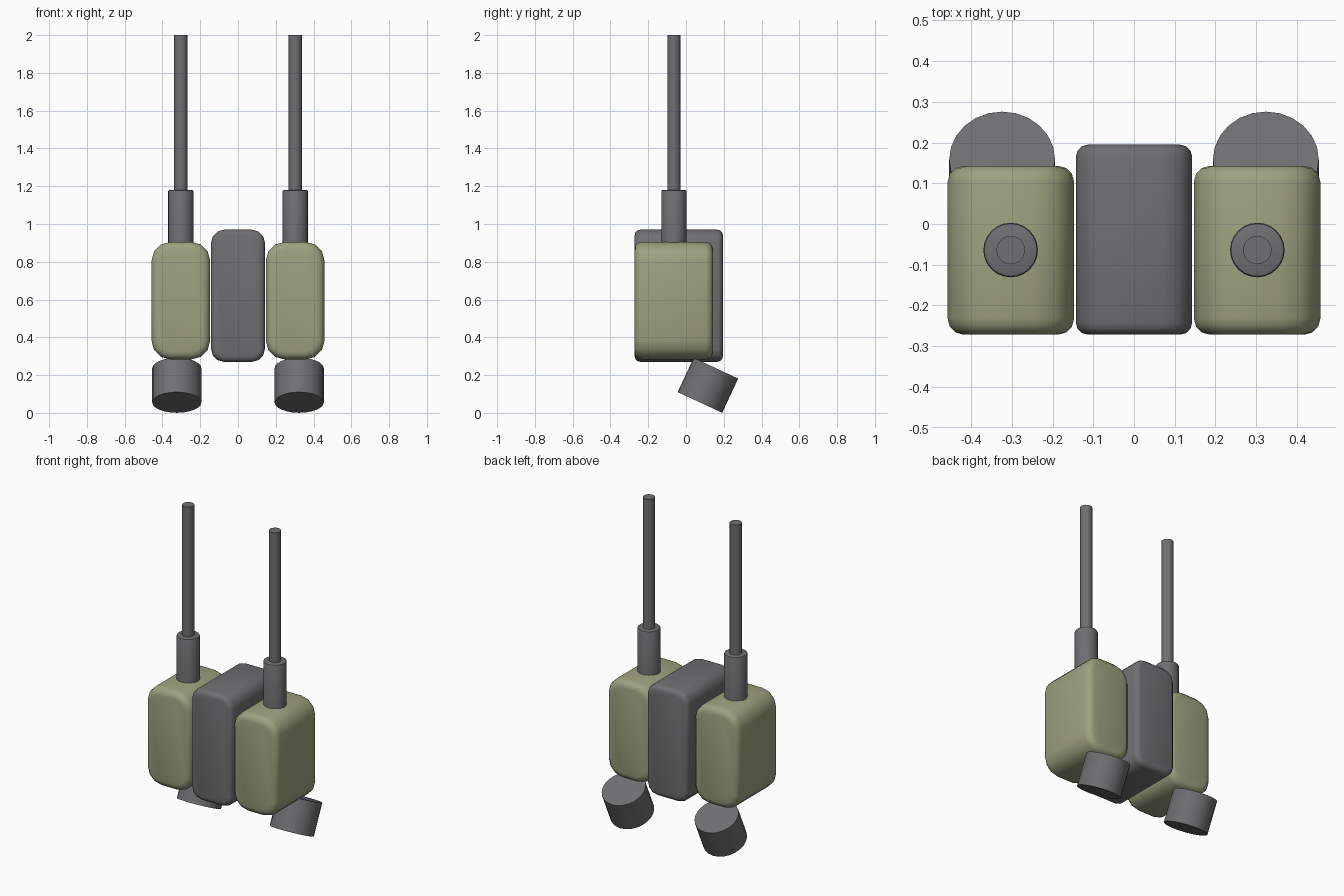
import bpy, bmesh, math
from mathutils import Vector

cube = bpy.data.objects.get("Cube")
if cube:
    bpy.data.objects.remove(cube, do_unlink=True)


def material(name, rgb):
    m = bpy.data.materials.new(name)
    m.use_nodes = True
    m.diffuse_color = (*rgb, 1)
    m.node_tree.nodes["Principled BSDF"].inputs["Base Color"].default_value = (*rgb, 1)
    return m


grey = material("dark grey", (0.16, 0.157, 0.165))
olive = material("olive green", (0.34, 0.36, 0.215))


def finish(bm, name, mat, angle):
    mesh = bpy.data.meshes.new(name)
    bm.to_mesh(mesh)
    bm.free()
    mesh.materials.append(mat)
    ob = bpy.data.objects.new(name, mesh)
    bpy.context.collection.objects.link(ob)
    bpy.ops.object.select_all(action='DESELECT')
    ob.select_set(True)
    bpy.context.view_layer.objects.active = ob
    bpy.ops.object.shade_smooth_by_angle(angle=math.radians(angle))
    return ob


def soft_box(name, mat, low, high, corner, rim):
    """Box with wide rounding along y and a tighter rounding on the end rims."""
    low, high = Vector(low), Vector(high)
    bm = bmesh.new()
    bmesh.ops.create_cube(bm, size=1)
    bmesh.ops.scale(bm, vec=high - low, verts=bm.verts)
    bmesh.ops.translate(bm, vec=(low + high) / 2, verts=bm.verts)
    along = [e for e in bm.edges if abs(e.verts[0].co.y - e.verts[1].co.y) > 0.1]
    bmesh.ops.bevel(bm, geom=along, offset=corner, segments=3, profile=0.5, affect='EDGES')
    rims = [e for e in bm.edges if abs(e.verts[0].co.y - e.verts[1].co.y) < 0.001]
    bmesh.ops.bevel(bm, geom=rims, offset=rim, segments=3, profile=0.5, affect='EDGES')
    return finish(bm, name, mat, 35)


def cylinder(name, mat, centre, radius, depth, tilt=0, rim=0):
    bm = bmesh.new()
    bmesh.ops.create_cone(bm, cap_ends=True, segments=24, radius1=radius,
                          radius2=radius, depth=depth)
    if rim:
        top = [e for e in bm.edges if all(v.co.z > 0 for v in e.verts)]
        bmesh.ops.bevel(bm, geom=top, offset=rim, segments=2, profile=0.5, affect='EDGES')
    ob = finish(bm, name, mat, 35)
    ob.location = centre
    ob.rotation_euler.x = math.radians(tilt)
    return ob


# Central block
soft_box("centre_block", grey, (-0.143, -0.272, 0.27), (0.143, 0.195, 0.97), 0.07, 0.03)

# Side tanks, each with an antenna on top and a tilted nozzle below
for side, s in (("left", 1), ("right", -1)):
    x0, x1 = sorted((s * 0.147, s * 0.458))
    soft_box(side + "_tank", olive, (x0, -0.272, 0.283), (x1, 0.143, 0.905), 0.1, 0.04)
    cylinder(side + "_antenna_base", grey, (s * 0.303, -0.064, 1.02), 0.067, 0.32, rim=0.008)
    cylinder(side + "_antenna_rod", grey, (s * 0.303, -0.064, 1.575), 0.035, 0.85)
    cylinder(side + "_nozzle", grey, (s * 0.324, 0.116, 0.146), 0.13, 0.2, tilt=-25)
